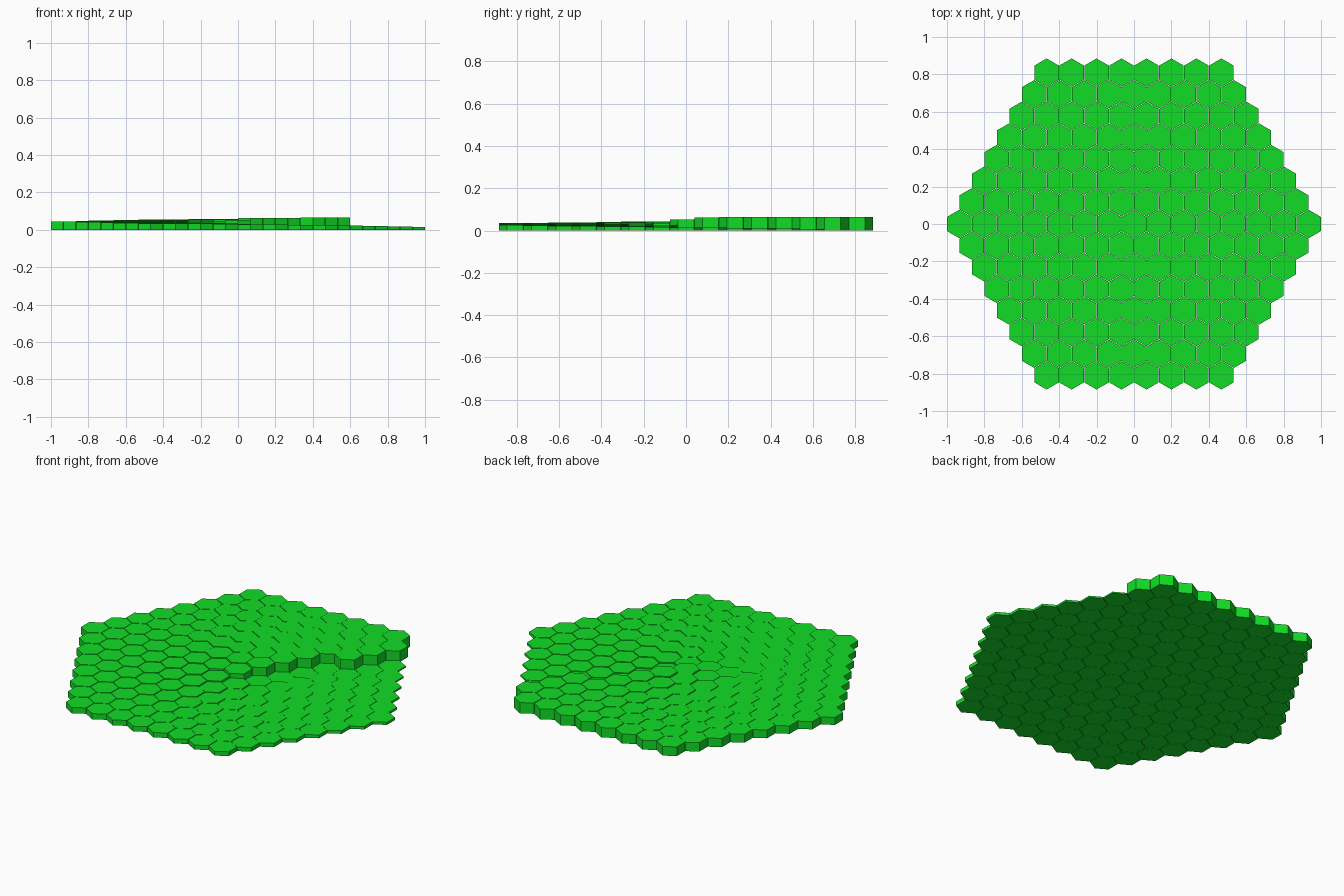
import bpy, bmesh, math

if "Cube" in bpy.data.objects:
    bpy.data.objects.remove(bpy.data.objects["Cube"])

RINGS = 7
WIDTH = 0.131                      # flat-to-flat width of one tile
PITCH = (2 - WIDTH) / (2 * RINGS)  # leaves a hairline gap between tiles
RADIUS = WIDTH / math.sqrt(3)

green = bpy.data.materials.new("bright_green")
green.diffuse_color = (0.006, 0.72, 0.02, 1)
green.use_nodes = True
green.node_tree.nodes["Principled BSDF"].inputs["Base Color"].default_value = green.diffuse_color


def tile_height(x, y):
    """Spiral ramp: rises clockwise once around the middle, then drops."""
    angle = math.degrees(math.atan2(y + 0.01, x - 0.01))
    return 0.0078 + ((49 - angle) % 360) / 360 * 0.0575


def add_prism(bm, x, y, h):
    """Pointy-topped hexagonal prism standing on z = 0."""
    ring = [(x + RADIUS * math.cos(math.radians(30 + 60 * i)),
             y + RADIUS * math.sin(math.radians(30 + 60 * i))) for i in range(6)]
    low = [bm.verts.new((a, b, 0)) for a, b in ring]
    high = [bm.verts.new((a, b, h)) for a, b in ring]
    bm.faces.new(high)
    bm.faces.new(low[::-1])
    for i in range(6):
        j = (i + 1) % 6
        bm.faces.new((low[i], low[j], high[j], high[i]))


# Rows of hexagonal tiles, one object per row
for row in range(-RINGS, RINGS + 1):
    count = 2 * RINGS + 1 - abs(row)
    y = row * PITCH * math.sqrt(3) / 2
    bm = bmesh.new()
    for i in range(count):
        x = (i - (count - 1) / 2) * PITCH
        add_prism(bm, x, y, tile_height(x, y))
    mesh = bpy.data.meshes.new(f"tile_row_{row + RINGS + 1}")
    bm.to_mesh(mesh)
    bm.free()
    mesh.materials.append(green)
    bpy.context.collection.objects.link(bpy.data.objects.new(mesh.name, mesh))
